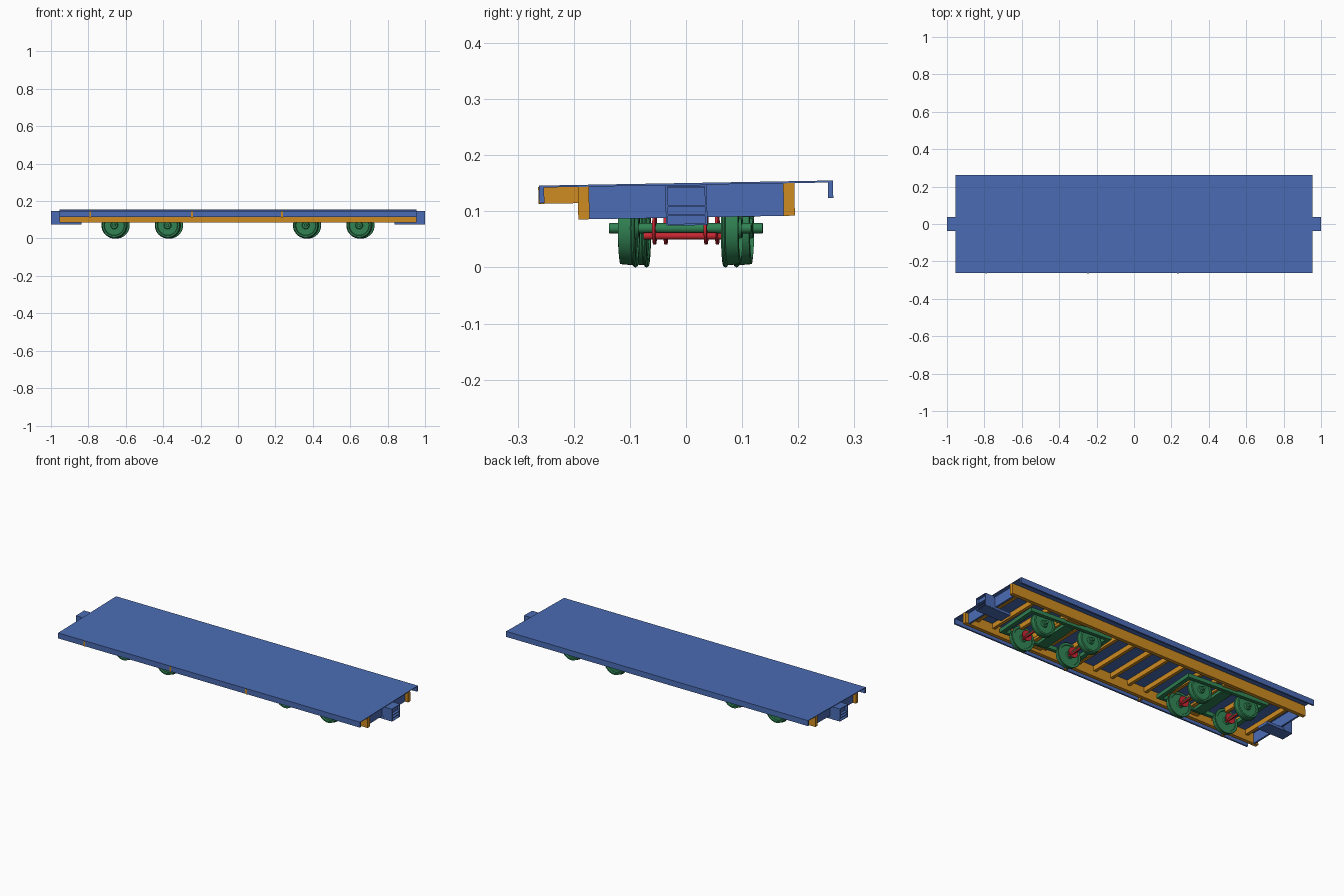
import bpy, bmesh, math
from mathutils import Matrix, Vector

if "Cube" in bpy.data.objects:
    bpy.data.objects.remove(bpy.data.objects["Cube"])


def mat(name, col):
    m = bpy.data.materials.new(name)
    m.diffuse_color = (*col, 1)
    m.use_nodes = True
    m.node_tree.nodes["Principled BSDF"].inputs["Base Color"].default_value = m.diffuse_color
    return m


BLUE = mat("deck blue", (0.07, 0.15, 0.46))
ORANGE = mat("frame orange", (0.62, 0.26, 0.015))
GREEN = mat("bogie green", (0.03, 0.22, 0.085))
RED = mat("brake red", (0.55, 0.02, 0.03))

# The car body leans one degree about its long axis
ROLL = (Matrix.Translation((0, 0, 0.1505)) @ Matrix.Rotation(math.radians(1), 4, 'X')
        @ Matrix.Translation((0, 0, -0.1505)))


def finish(name, bm, m, xf, smooth=False):
    bm.transform(xf)
    bmesh.ops.recalc_face_normals(bm, faces=bm.faces)
    me = bpy.data.meshes.new(name)
    bm.to_mesh(me)
    bm.free()
    me.materials.append(m)
    ob = bpy.data.objects.new(name, me)
    bpy.context.collection.objects.link(ob)
    if smooth:
        bpy.ops.object.select_all(action='DESELECT')
        ob.select_set(True)
        bpy.context.view_layer.objects.active = ob
        bpy.ops.object.shade_smooth_by_angle(angle=math.radians(35))
    return ob


def box(name, x, y, z, m, xf=ROLL):
    """Box from (min, max) ranges."""
    bm = bmesh.new()
    bmesh.ops.create_cube(bm, size=1)
    for v in bm.verts:
        v.co = Vector([(r[0] + r[1]) / 2 + c * (r[1] - r[0])
                       for c, r in zip(v.co, (x, y, z))])
    return finish(name, bm, m, xf)


def lathe(name, profile, centre, m, xf, n=32):
    """Turn a closed (radius, y) profile about the y axis."""
    bm = bmesh.new()
    vs = [bm.verts.new((r, y, 0)) for r, y in profile]
    es = [bm.edges.new((vs[i], vs[i + 1])) for i in range(len(vs) - 1)]
    bmesh.ops.spin(bm, geom=vs + es, cent=(0, 0, 0), axis=(0, 1, 0),
                   angle=math.tau, steps=n)
    bmesh.ops.remove_doubles(bm, verts=bm.verts, dist=1e-5)
    return finish(name, bm, m, xf @ Matrix.Translation(centre), True)


def rod(name, r, y0, y1, centre, m, xf, n=20):
    return lathe(name, [(0, y0), (r, y0), (r, y1), (0, y1)], centre, m, xf, n)


# Deck
L = 0.955
box("deck", (-L, L), (-0.262, 0.262), (0.147, 0.1505), BLUE)

# Long edges and side sills
for s, side in ((-1, "front"), (1, "back")):
    def span(a, b):
        return tuple(sorted((s * a, s * b)))
    box(f"{side}_deck_lip", (-L, L), span(0.253, 0.262), (0.119, 0.149), BLUE)
    box(f"{side}_side_sill", (-L, L), span(0.173, 0.193), (0.089, 0.148), ORANGE)

# Cross ribs between the sills
for i in range(17):
    x = -0.88 + i * 0.11
    box("cross_rib", (x - 0.009, x + 0.009), (-0.18, 0.18), (0.12, 0.148), ORANGE)

# Brackets on the front side
for x in (-0.79, -0.245, 0.235):
    box("edge_bracket", (x - 0.005, x + 0.005), (-0.2635, -0.185), (0.118, 0.148), ORANGE)

# End plates, draft boxes and couplers
for s, end in ((-1, "left"), (1, "right")):
    def ex(a, b):
        return tuple(sorted((s * a, s * b)))
    box(f"{end}_end_plate", ex(0.925, 0.935), (-0.175, 0.175), (0.089, 0.148), BLUE)
    box(f"{end}_draft_box", ex(0.838, 0.985), (-0.036, 0.036), (0.075, 0.09), BLUE)
    box(f"{end}_draft_neck", ex(0.935, 0.985), (-0.033, 0.033), (0.088, 0.143), BLUE)
    for y in ((-0.037, -0.033), (0.033, 0.037)):
        box(f"{end}_coupler_cheek", ex(0.945, 1.0), y, (0.077, 0.147), BLUE)
    for z in (0.075, 0.092, 0.108, 0.144):
        box(f"{end}_coupler_shelf", ex(0.945, 1.0), (-0.036, 0.036), (z, z + 0.003), BLUE)

# Bogies, each turned slightly
for cx in (-0.512, 0.512):
    T = Matrix.Translation((cx, 0, 0)) @ Matrix.Rotation(math.radians(-4), 4, 'Z')
    box("bogie_bolster", (cx - 0.045, cx + 0.045), (-0.175, 0.175), (0.107, 0.12), ORANGE)
    # Bogie frame
    for s in (-1, 1):
        y = s * 0.125
        box("bogie_side_beam", (-0.235, 0.235), (y - 0.01, y + 0.01), (0.094, 0.116), GREEN, T)
        x = s * 0.235
        box("bogie_end_beam", (x - 0.012, x + 0.012), (-0.135, 0.135), (0.094, 0.116), GREEN, T)
    box("bogie_cross_beam", (-0.03, 0.03), (-0.12, 0.12), (0.09, 0.107), GREEN, T)
    # Wheelsets with brake discs
    for ax in (-0.143, 0.143):
        c = (ax, 0, 0.07)
        rod("axle", 0.009, -0.127, 0.127, c, GREEN, T)
        for s in (-1, 1):
            wheel = [(0, 0.074), (0.016, 0.074), (0.02, 0.08), (0.054, 0.08), (0.056, 0.077),
                     (0.068, 0.077), (0.07, 0.08), (0.069, 0.083), (0.066, 0.085),
                     (0.064, 0.107), (0.055, 0.108), (0.052, 0.1), (0.02, 0.1),
                     (0.017, 0.11), (0, 0.11)]
            lathe("wheel", [(r, s * y) for r, y in wheel], c, GREEN, T, 40)
            rod("brake_disc", 0.029, s * 0.046 - 0.0025, s * 0.046 + 0.0025, c, RED, T, 28)
        rod("brake_rod", 0.006, -0.065, 0.065,
            (ax + 0.012, 0, 0.056), RED, T, 12)
